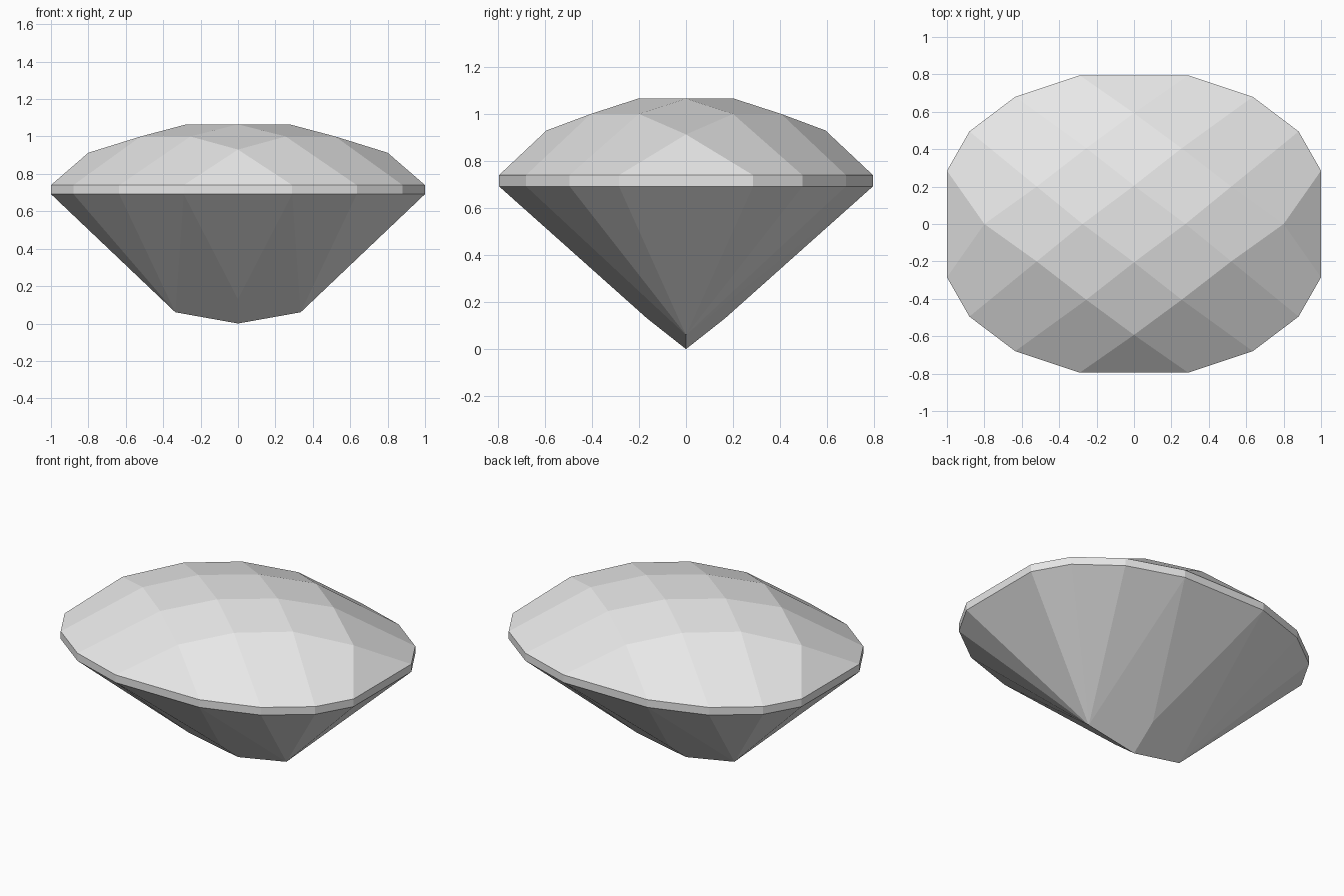
import bpy
import bmesh

cube = bpy.data.objects.get("Cube")
if cube:
    bpy.data.objects.remove(cube, do_unlink=True)

# Single pale grey for the whole stone
grey = bpy.data.materials.new("pale_grey")
grey.use_nodes = True
grey.diffuse_color = (0.8, 0.8, 0.8, 1)
grey.node_tree.nodes["Principled BSDF"].inputs["Base Color"].default_value = (0.8, 0.8, 0.8, 1)

GIRDLE_LOW, GIRDLE_HIGH = 0.692, 0.74
# One quarter of the outline, from the back edge round to the left edge
QUARTER = [(0.29, 0.795), (0.635, 0.68), (0.88, 0.495), (1.0, 0.285)]
# The matching inner crown corners, (x, y, z)
CROWN = [(0, 0.593, 0.93), (0.255, 0.405, 1.0), (0.52, 0.2, 1.0), (0.8, 0, 0.913)]
TABLE = [(0, 0.205, 1.065), (0.275, 0, 1.065)]
# Pavilion points: tip, keel end, and the facet corner beside the tip
TIP, KEEL, SHOULDER = (0, 0, 0), (0.335, 0, 0.06), (0, 0.165, 0.13)

bm = bmesh.new()


def facet(points):
    bm.faces.new([bm.verts.new(p) for p in points])


def flip(p, sx, sy):
    return (p[0] * sx, p[1] * sy, p[2])


low = [(x, y, GIRDLE_LOW) for x, y in QUARTER]
high = [(x, y, GIRDLE_HIGH) for x, y in QUARTER]

# Facets that repeat in all four quarters
for sx in (1, -1):
    for sy in (1, -1):
        def add(*points):
            facet([flip(p, sx, sy) for p in points])

        for i in range(3):
            add(low[i], low[i + 1], high[i + 1], high[i])      # girdle band
            add(high[i], high[i + 1], CROWN[i + 1], CROWN[i])  # outer crown
            add(low[i], low[i + 1], KEEL)                      # pavilion fan
        add(CROWN[1], CROWN[2], TABLE[1], TABLE[0])            # inner crown
        add(TIP, KEEL, low[0], SHOULDER)                       # kite by the tip

# Facets that straddle the front and back axis, then the two sides
for s in (1, -1):
    for k, fix, inner, apex in ((0, 0, 0, SHOULDER), (3, 1, 1, KEEL)):
        own = (1, s) if fix == 0 else (s, 1)
        other = (-1, s) if fix == 0 else (s, -1)
        lo_a, lo_b = flip(low[k], *own), flip(low[k], *other)
        hi_a, hi_b = flip(high[k], *own), flip(high[k], *other)
        facet([lo_a, lo_b, hi_b, hi_a])
        facet([hi_a, hi_b, flip(CROWN[k], *own)])
        facet([lo_a, lo_b, flip(apex, *own)])
        n = 1 if k == 0 else 2
        facet([flip(CROWN[k], *own), flip(CROWN[n], *own),
               flip(TABLE[inner], *own), flip(CROWN[n], *other)])

# Flat table on top
facet([TABLE[0], TABLE[1], flip(TABLE[0], 1, -1), flip(TABLE[1], -1, 1)])

bmesh.ops.remove_doubles(bm, verts=bm.verts, dist=0.001)
bmesh.ops.recalc_face_normals(bm, faces=bm.faces)

mesh = bpy.data.meshes.new("cut_gemstone")
bm.to_mesh(mesh)
bm.free()
mesh.materials.append(grey)
gem = bpy.data.objects.new("cut_gemstone", mesh)
bpy.context.scene.collection.objects.link(gem)
